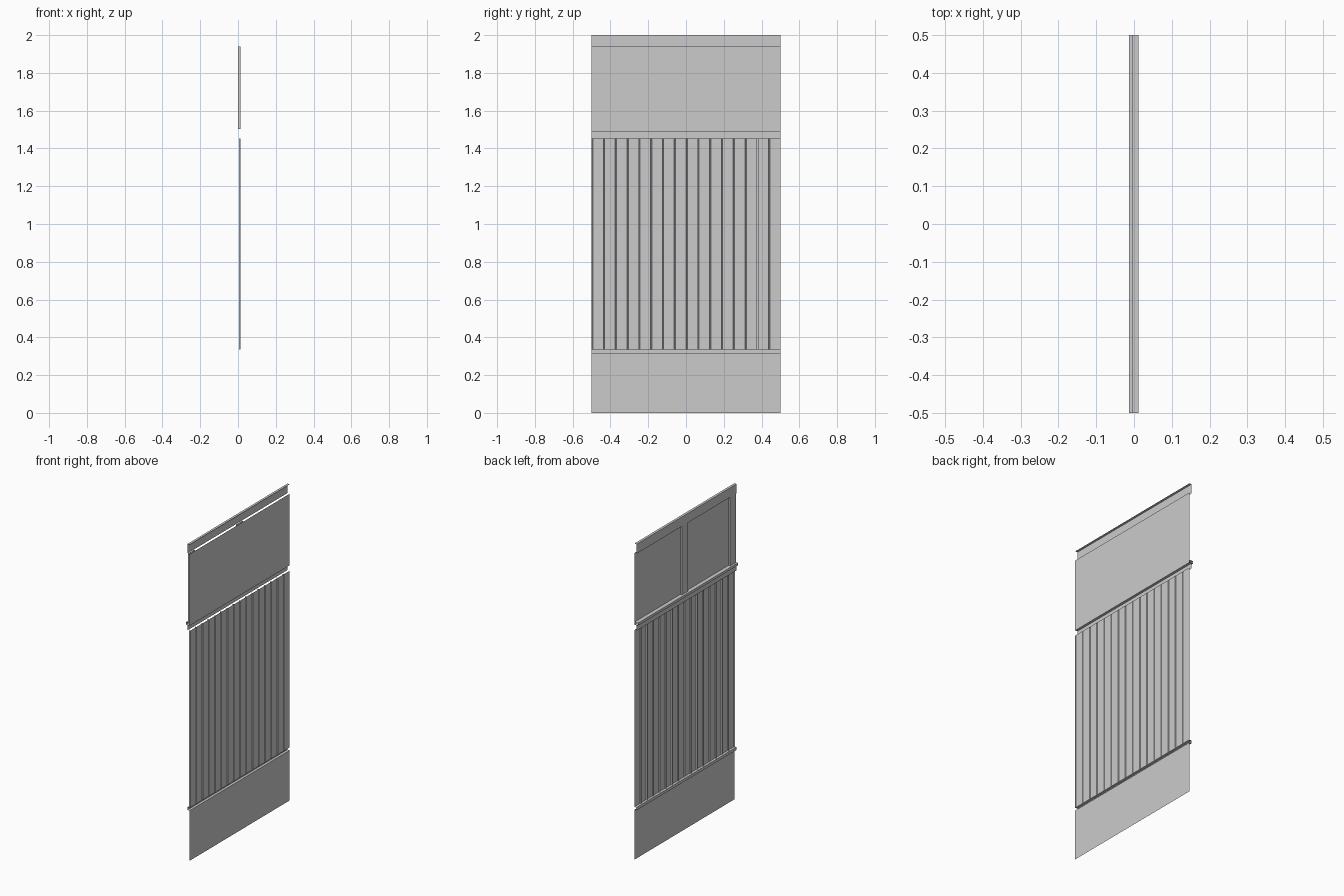
import bpy

cube = bpy.data.objects.get("Cube")
if cube:
    bpy.data.objects.remove(cube, do_unlink=True)

grey = bpy.data.materials.new("plain_grey")
grey.use_nodes = True
GREY = (0.6, 0.6, 0.6, 1)
grey.diffuse_color = GREY
grey.node_tree.nodes["Principled BSDF"].inputs["Base Color"].default_value = GREY

FACE, BACK, LIP, HALF = 0.012, -0.004, -0.013, 0.5
BASE_TOP, BEAD_LOW, BEAD_TOP = 0.317, 0.335, 1.453
SHELF_LOW, SHELF_TOP, PANEL_TOP, TOP = 1.487, 1.503, 1.94, 2.0


def ribbon(name, low, high):
    """Build a sheet of quads between two matching polylines."""
    n = len(low)
    faces = [(i, i + 1, n + i + 1, n + i) for i in range(n - 1)]
    mesh = bpy.data.meshes.new(name)
    mesh.from_pydata(low + high, [], faces)
    mesh.materials.append(grey)
    obj = bpy.data.objects.new(name, mesh)
    bpy.context.collection.objects.link(obj)
    return obj


def moulding(name, profile):
    """Run an (x, z) profile along the full wall width, with open ends."""
    return ribbon(name, [(x, HALF, z) for x, z in profile],
                  [(x, -HALF, z) for x, z in profile])


def upright(name, plan, z0, z1):
    """Raise an (x, y) plan line from z0 to z1."""
    return ribbon(name, [(x, y, z0) for x, y in plan],
                  [(x, y, z1) for x, y in plan])


# Flat sheets at the foot and above the shelf
moulding("base_board", [(FACE, 0), (FACE, BASE_TOP)])
moulding("upper_panel", [(FACE, SHELF_TOP), (FACE, PANEL_TOP)])

# Recessed channel, shelf and top trim
moulding("base_rail", [(FACE, BASE_TOP), (BACK, BASE_TOP),
                       (BACK, BEAD_LOW), (FACE, BEAD_LOW)])
moulding("shelf_rail", [(BACK, BEAD_TOP), (BACK, SHELF_LOW), (FACE, SHELF_LOW),
                        (FACE, SHELF_TOP), (LIP, SHELF_TOP),
                        (LIP, SHELF_LOW), (BACK, SHELF_LOW)])
moulding("top_trim", [(BACK, PANEL_TOP), (BACK, TOP), (FACE, TOP)])

# Boarding with a narrow groove beside each board
BOARDS, GROOVE, DEPTH = 16, 0.007, 0.008
plan = []
for i in range(BOARDS):
    y = -HALF + i / BOARDS
    plan += [(FACE, y), (FACE - DEPTH, y + GROOVE * 0.3),
             (FACE - DEPTH, y + GROOVE * 0.7), (FACE, y + GROOVE)]
plan.append((FACE, HALF))
upright("grooved_boarding", plan, BEAD_LOW, BEAD_TOP)

# Battens behind the upper panel
for name, y in (("end_batten", -HALF), ("middle_batten", -0.02)):
    w = 0.06
    upright(name, [(FACE, y), (0, y), (0, y + w), (FACE, y + w)],
            SHELF_TOP, PANEL_TOP)
